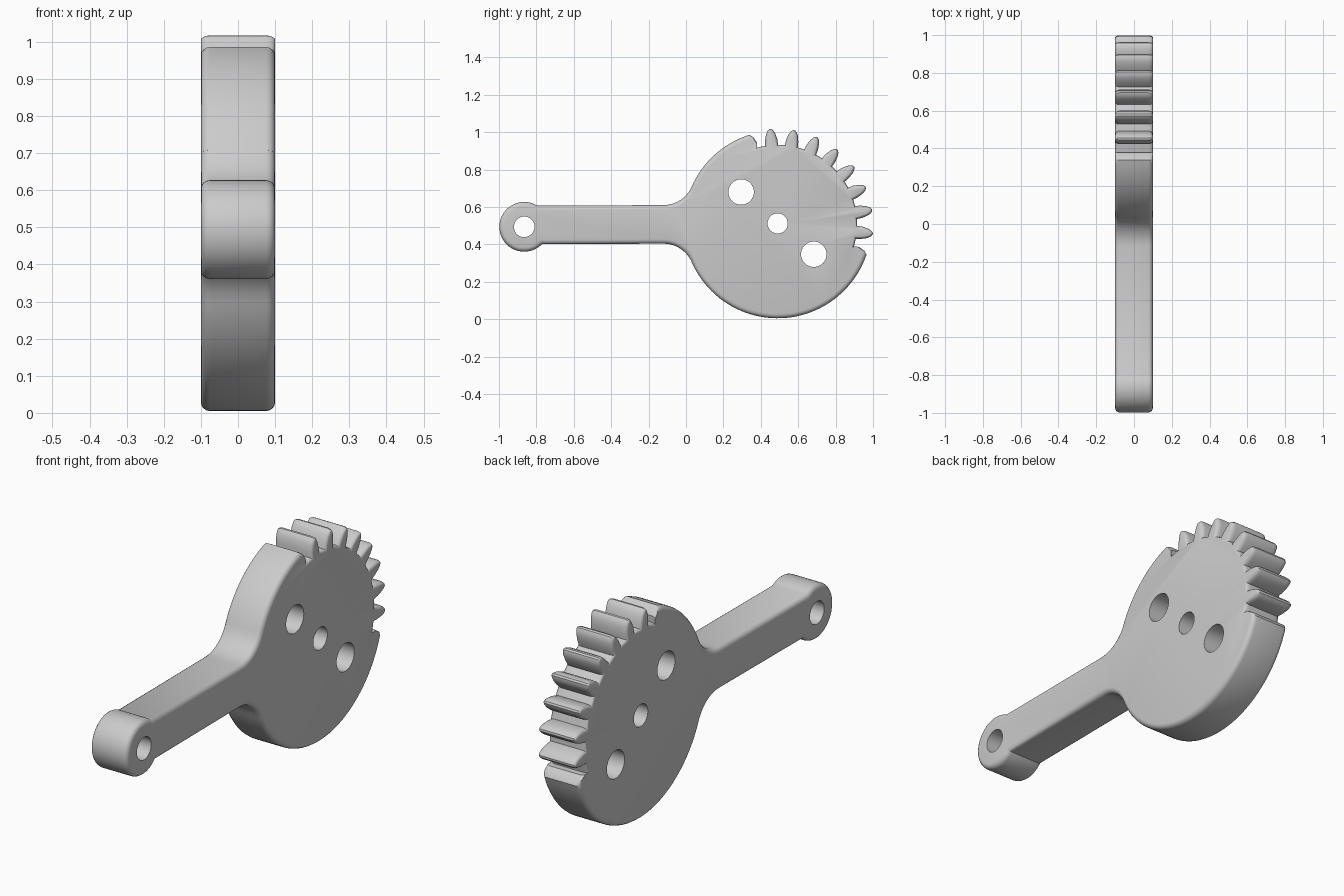
import bpy, bmesh
from math import sin, cos, pi, radians, degrees, asin, atan2

cube = bpy.data.objects.get("Cube")
if cube:
    bpy.data.objects.remove(cube)

# Main dimensions, in the y-z plane
HALF_THICK, ROUND = 0.1, 0.024
DISC_Y, DISC_Z, DISC_R = 0.49, 0.507, 0.502
ROOT_R, TEETH, PITCH, MID_ANGLE = 0.425, 8, 14.3, 44.35
ARM_HALF, FILLET_Y, FILLET_R = 0.103, -0.12, 0.164
BOSS_Y, BOSS_Z, BOSS_R = -0.865, 0.494, 0.133
TOOTH = [(0.425, 0.035), (0.455, 0.033), (0.485, 0.025), (0.503, 0.015), (0.511, 0.005)]
NOTCH = [(0.425, 61.2), (0.455, 60), (0.485, 61.3)]

metal = bpy.data.materials.new("light grey")
metal.use_nodes = True
grey = (0.6, 0.6, 0.6, 1)
metal.diffuse_color = grey
metal.node_tree.nodes["Principled BSDF"].inputs["Base Color"].default_value = grey


def arc(cy, cz, r, start, end, steps):
    angles = [radians(start + (end - start) * i / steps) for i in range(steps + 1)]
    return [(cy + r * cos(a), cz + r * sin(a)) for a in angles]


def polar(r, angle):
    return arc(DISC_Y, DISC_Z, r, angle, angle, 1)[0]


def outline(inset):
    """Lever outline, pulled inwards by the inset to round the rims."""
    pts = []
    shrink = inset / ROUND
    disc_r, fillet_r = DISC_R - inset, FILLET_R + inset
    arm, boss_r = ARM_HALF - inset, BOSS_R - inset
    rise = ARM_HALF + FILLET_R
    contact = degrees(atan2(rise, DISC_Y - FILLET_Y))
    # Plain rim, upper fillet and top of the arm
    pts += arc(DISC_Y, DISC_Z, disc_r, MID_ANGLE + 63.2, 180 - contact, 16)
    pts += arc(FILLET_Y, DISC_Z + rise, fillet_r, -contact, -90, 10)
    # Round end boss
    up = degrees(asin((DISC_Z - 0.003 + arm - BOSS_Z) / boss_r))
    down = degrees(asin((DISC_Z - 0.003 - arm - BOSS_Z) / boss_r))
    pts += arc(BOSS_Y, BOSS_Z, boss_r, up, 360 + down, 40)
    # Lower fillet and the large plain rim
    pts += arc(FILLET_Y, DISC_Z - rise, fillet_r, 90, contact, 10)
    pts += arc(DISC_Y, DISC_Z, disc_r, 180 + contact, 360 + MID_ANGLE - 63.2, 44)
    # Notches at both ends of the toothed sector, with the teeth between
    drop = 0.5 * inset
    pts += [polar(r - drop, MID_ANGLE - a) for r, a in reversed(NOTCH)]
    for i in range(TEETH):
        mid = MID_ANGLE + (i - (TEETH - 1) / 2) * PITCH
        flank = [(r - drop, degrees(w * (1 - 0.4 * shrink) / r)) for r, w in TOOTH]
        pts += [polar(r, mid - a) for r, a in flank]
        pts += [polar(r, mid + a) for r, a in reversed(flank)]
    pts += [polar(r - drop, MID_ANGLE + a) for r, a in NOTCH]
    return pts


# Lever body: rings of the outline lofted across the thickness
bm = bmesh.new()
steps = [i / 4 * pi / 2 for i in range(5)]
half = [(HALF_THICK - ROUND * (1 - sin(t)), ROUND * (1 - cos(t))) for t in steps]
layers = [(-x, inset) for x, inset in reversed(half)] + half
rings = [[bm.verts.new((x, y, z)) for y, z in outline(inset)] for x, inset in layers]
for a, b in zip(rings, rings[1:]):
    for i in range(len(a)):
        j = (i + 1) % len(a)
        bm.faces.new((a[i], a[j], b[j], b[i]))
bm.faces.new(rings[0])
bm.faces.new(rings[-1])
bmesh.ops.recalc_face_normals(bm, faces=bm.faces)
mesh = bpy.data.meshes.new("toothed_lever")
bm.to_mesh(mesh)
bm.free()
mesh.materials.append(metal)
lever = bpy.data.objects.new("toothed_lever", mesh)
bpy.context.collection.objects.link(lever)

# Through holes: pivot, two mounting holes and the boss hole
holes = {"pivot_hole": (DISC_Y, 0.512, 0.054), "upper_hole": (0.295, 0.68, 0.068),
         "lower_hole": (0.683, 0.347, 0.068), "boss_hole": (BOSS_Y, BOSS_Z, 0.055)}
for name, (y, z, r) in holes.items():
    bpy.ops.mesh.primitive_cylinder_add(vertices=40, radius=r, depth=0.5,
                                        location=(0, y, z), rotation=(0, pi / 2, 0))
    cutter = bpy.context.object
    cutter.name = name + "_cutter"
    cutter.data.materials.append(metal)
    cutter.hide_render = True
    cutter.hide_set(True)
    cut = lever.modifiers.new(name, "BOOLEAN")
    cut.operation, cut.solver, cut.object = "DIFFERENCE", "EXACT", cutter

# Bake the holes, drop the cutters, then smooth the rounded rims
bpy.ops.object.select_all(action="DESELECT")
bpy.context.view_layer.objects.active = lever
lever.select_set(True)
for name in holes:
    bpy.ops.object.modifier_apply(modifier=name)
    bpy.data.objects.remove(bpy.data.objects[name + "_cutter"])
bpy.ops.object.shade_smooth_by_angle(angle=radians(35))
